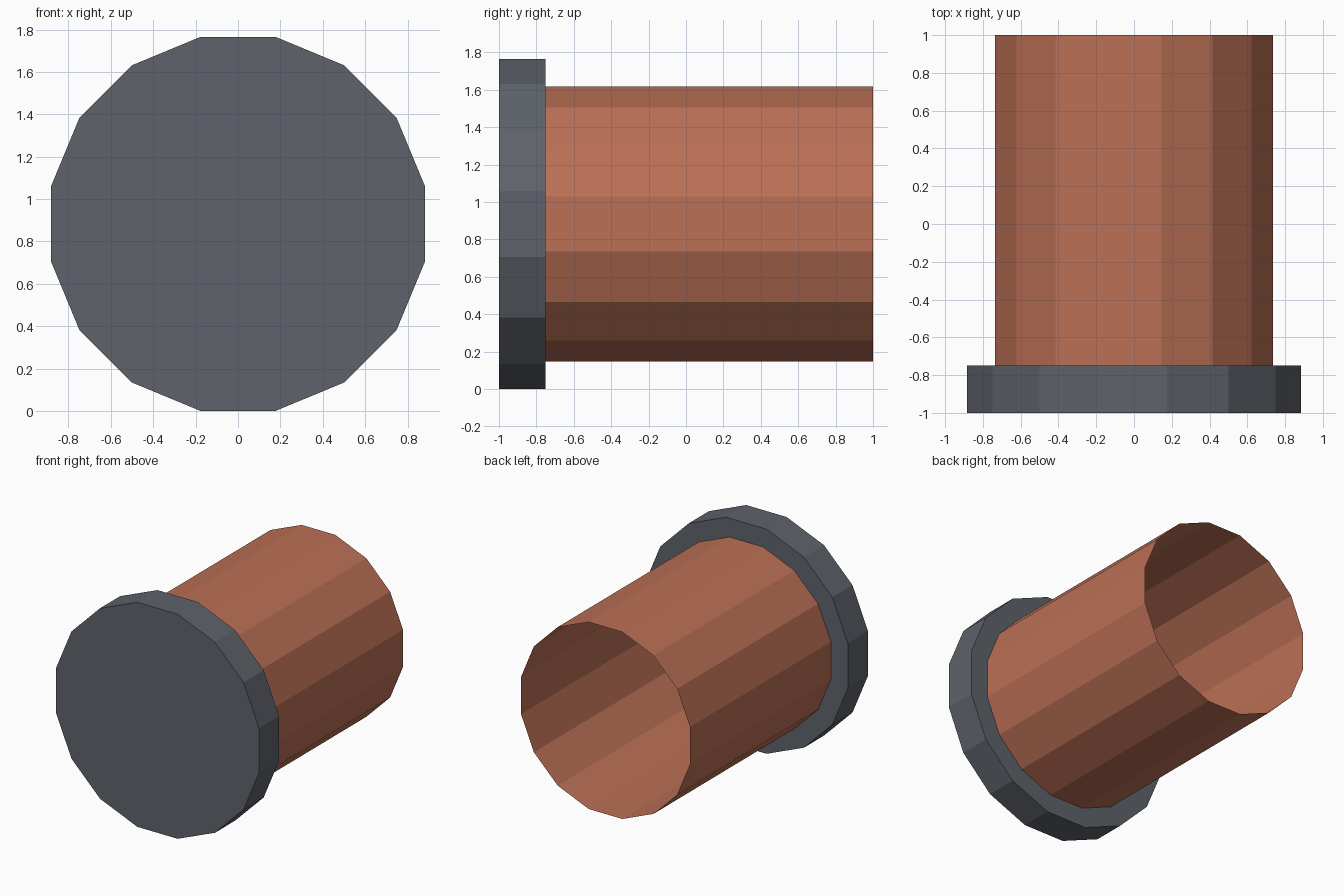
import bpy
import math

SIDES = 16
HALF_STEP = math.pi / SIDES
CENTRE_Z = 0.883

cube = bpy.data.objects.get("Cube")
if cube:
    bpy.data.objects.remove(cube, do_unlink=True)


def make_material(name, rgb):
    mat = bpy.data.materials.new(name)
    mat.use_nodes = True
    colour = (*rgb, 1)
    mat.diffuse_color = colour
    bsdf = next(n for n in mat.node_tree.nodes if n.type == "BSDF_PRINCIPLED")
    bsdf.inputs["Base Color"].default_value = colour
    return mat


def lengthwise_cylinder(name, apothem, y_front, y_back, fill, mat):
    """Flat-sided cylinder along y, with a flat facet on top."""
    bpy.ops.mesh.primitive_cylinder_add(
        vertices=SIDES, radius=apothem / math.cos(HALF_STEP),
        depth=y_back - y_front, end_fill_type=fill,
        location=(0, (y_front + y_back) / 2, CENTRE_Z),
        rotation=(math.pi / 2, HALF_STEP, 0))
    obj = bpy.context.object
    obj.name = name
    obj.data.materials.append(mat)
    return obj


grey = make_material("slate grey", (0.112, 0.123, 0.145))
copper = make_material("copper", (0.5, 0.162, 0.093))

# Wide solid cap at the front
lengthwise_cylinder("end_cap", 0.883, -1, -0.75, "NGON", grey)

# Thin-walled tube, open at the back
lengthwise_cylinder("tube", 0.735, -0.75, 1, "NOTHING", copper)
